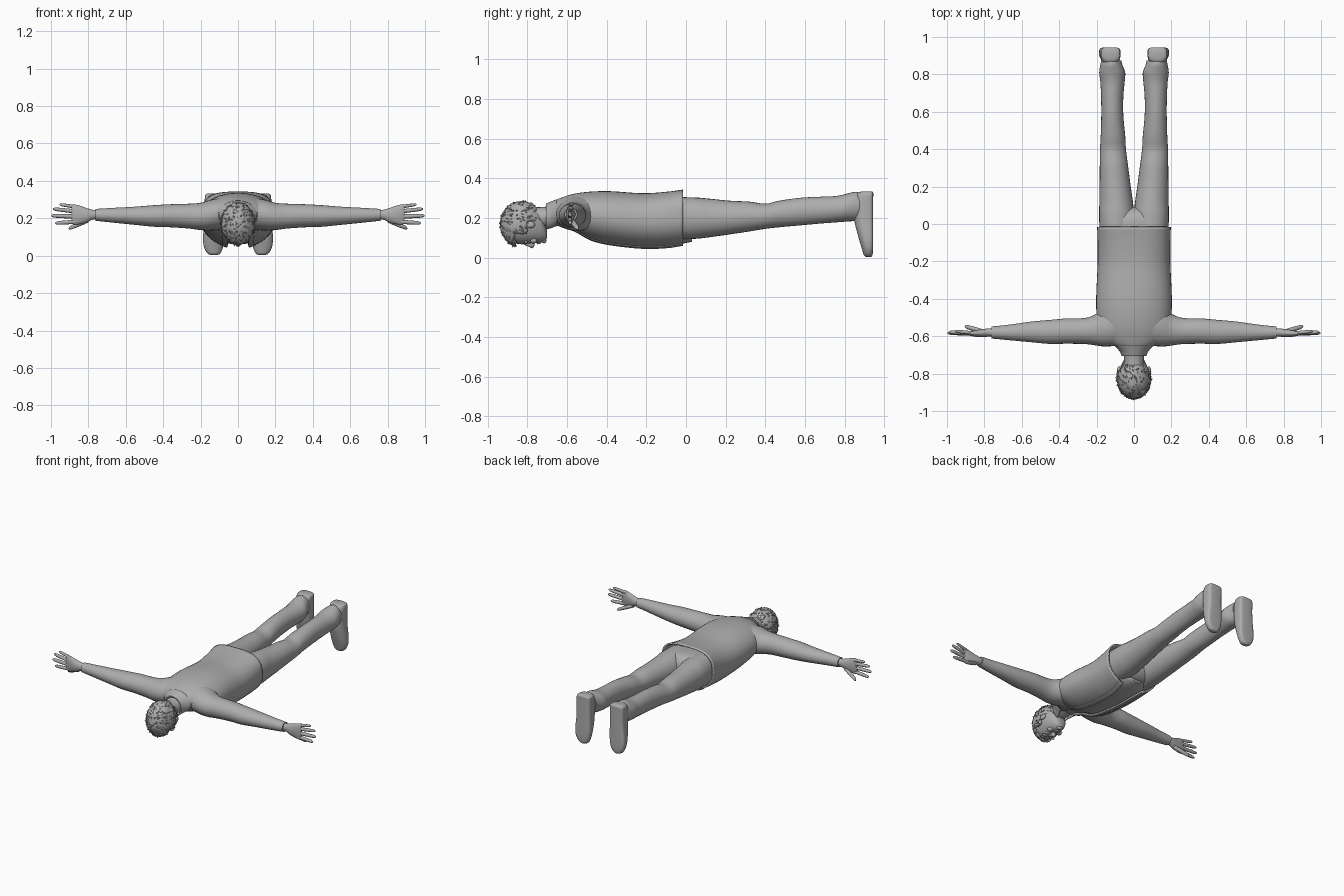
import bpy, bmesh, math, random
from mathutils import Vector, Matrix

random.seed(4)
grey = bpy.data.materials.new("plain grey")
grey.diffuse_color = (0.42, 0.42, 0.42, 1)


def finish(name, bm, mirror=False, thick=0.0, angle=50):
    """Turn a bmesh into a smooth grey object, optionally mirrored in x or thickened."""
    bmesh.ops.recalc_face_normals(bm, faces=bm.faces)
    me = bpy.data.meshes.new(name)
    bm.to_mesh(me)
    bm.free()
    me.materials.append(grey)
    ob = bpy.data.objects.new(name, me)
    bpy.context.collection.objects.link(ob)
    if thick:
        mod = ob.modifiers.new("thickness", 'SOLIDIFY')
        mod.thickness = thick
        mod.offset = 0
    if mirror:
        mod = ob.modifiers.new("mirror", 'MIRROR')
        mod.use_clip = False
        mod.use_mirror_merge = False
    bpy.ops.object.select_all(action='DESELECT')
    ob.select_set(True)
    bpy.context.view_layer.objects.active = ob
    bpy.ops.object.shade_smooth_by_angle(angle=math.radians(angle))
    return ob


def spline(rings, steps):
    """Catmull-Rom interpolation between the ring descriptions."""
    out = []
    for i in range(len(rings) - 1):
        p0, p1 = rings[max(i - 1, 0)], rings[i]
        p2, p3 = rings[i + 1], rings[min(i + 2, len(rings) - 1)]
        for s in range(steps):
            t = s / steps
            out.append([0.5 * (2 * b + (c - a) * t + (2 * a - 5 * b + 4 * c - d) * t * t
                               + (3 * b - a - 3 * c + d) * t ** 3)
                        for a, b, c, d in zip(p0, p1, p2, p3)])
    return out + [list(rings[-1])]


def loft(name, axis, rings, n=28, steps=4, mirror=False, thick=0.0, strip=0.0, grow=0.0):
    """Rings are (position, a min, a max, b min, b max, exponent of +b side, gap in degrees at -b)."""
    bm = bmesh.new()
    rings = [tuple(r) + (2, 0)[len(r) - 5:] for r in rings]
    is_open = any(r[6] > 0 for r in rings)
    loops = []
    for t, a0, a1, b0, b1, e, g in spline(rings, steps):
        start = -90 + g
        sweep = strip if strip else 360 - 2 * g
        loop = []
        for k in range(n):
            ang = math.radians(start + sweep * k / (n - 1 if is_open else n))
            c, s = math.cos(ang), math.sin(ang)
            p = 2 / e if s > 0 else 1
            a = (a0 + a1) / 2 + ((a1 - a0) / 2 + grow) * math.copysign(abs(c) ** p, c)
            b = (b0 + b1) / 2 + ((b1 - b0) / 2 + grow) * math.copysign(abs(s) ** p, s)
            loop.append(bm.verts.new({'x': (t, a, b), 'y': (a, t, b), 'z': (a, b, t)}[axis]))
        loops.append(loop)
    for l0, l1 in zip(loops, loops[1:]):
        for k in range(n - 1 if is_open else n):
            j = (k + 1) % n
            bm.faces.new((l0[k], l0[j], l1[j], l1[k]))
    if not is_open:
        bm.faces.new(loops[0])
        bm.faces.new(loops[-1])
    return finish(name, bm, mirror, thick)


def ball(name, centre, size, mirror=False):
    bm = bmesh.new()
    m = Matrix.Translation(centre) @ Matrix.Diagonal((*size, 1))
    bmesh.ops.create_uvsphere(bm, u_segments=16, v_segments=10, radius=1, matrix=m)
    return finish(name, bm, mirror)


# Jacket: shell open down the front and at the hem
jacket = [(-0.675, -0.055, 0.055, 0.17, 0.27, 2, 22), (-0.655, -0.09, 0.09, 0.17, 0.285, 2, 20),
          (-0.62, -0.14, 0.14, 0.155, 0.30, 2, 18), (-0.56, -0.175, 0.175, 0.135, 0.318, 2, 17),
          (-0.48, -0.195, 0.195, 0.09, 0.328, 2.1, 16), (-0.38, -0.197, 0.197, 0.065, 0.33, 2.2, 16),
          (-0.22, -0.19, 0.19, 0.047, 0.32, 2.3, 17), (-0.10, -0.19, 0.19, 0.048, 0.327, 2.7, 19),
          (-0.015, -0.192, 0.192, 0.056, 0.338, 3.2, 24)]
loft("jacket", 'y', jacket, n=44, thick=0.01)
loft("lapel", 'y', jacket[1:], n=6, mirror=True, thick=0.006, strip=9, grow=0.006)
loft("collar", 'y', [(-0.705, -0.062, 0.062, 0.14, 0.268, 2, 25),
                     (-0.68, -0.072, 0.072, 0.145, 0.278, 2, 28),
                     (-0.65, -0.098, 0.098, 0.155, 0.29, 2, 32)], thick=0.01)

# Shirt beneath the jacket
loft("shirt", 'y', [(-0.67, -0.05, 0.05, 0.165, 0.26), (-0.60, -0.13, 0.13, 0.155, 0.28),
                    (-0.48, -0.17, 0.17, 0.10, 0.30), (-0.38, -0.175, 0.175, 0.078, 0.30),
                    (-0.2, -0.17, 0.17, 0.06, 0.29), (-0.05, -0.165, 0.165, 0.065, 0.29),
                    (0.0, -0.12, 0.12, 0.074, 0.25), (0.03, -0.06, 0.06, 0.08, 0.2)])

# Sleeves with an open looking cuff
loft("sleeve", 'x', [(0.08, -0.65, -0.42, 0.14, 0.312), (0.15, -0.655, -0.445, 0.135, 0.298),
                     (0.20, -0.65, -0.48, 0.137, 0.283), (0.26, -0.642, -0.502, 0.145, 0.278),
                     (0.36, -0.64, -0.505, 0.152, 0.275), (0.45, -0.641, -0.513, 0.155, 0.27),
                     (0.55, -0.632, -0.522, 0.165, 0.262), (0.68, -0.62, -0.54, 0.178, 0.255),
                     (0.763, -0.612, -0.548, 0.187, 0.25)], mirror=True)

# Hands: wrist and palm, then four fingers and a thumb
loft("palm", 'x', [(0.74, -0.603, -0.557, 0.193, 0.244), (0.775, -0.602, -0.558, 0.193, 0.245),
                   (0.81, -0.605, -0.562, 0.178, 0.255), (0.845, -0.603, -0.567, 0.169, 0.267),
                   (0.875, -0.598, -0.572, 0.166, 0.274), (0.89, -0.592, -0.578, 0.172, 0.268)],
     mirror=True)


def finger(name, x0, y0, z0, x1, y1, z1, r):
    rings = []
    for f, k in ((0, 1), (0.3, 1.05), (0.6, 1), (0.85, 0.9), (0.96, 0.6), (1, 0.15)):
        x, y, z = (p + (q - p) * f for p, q in ((x0, x1), (y0, y1), (z0, z1)))
        rings.append((x, y - r * k, y + r * k, z - r * k, z + r * k))
    loft(name, 'x', rings, n=12, steps=2, mirror=True)


finger("little_finger", 0.86, -0.583, 0.260, 0.955, -0.573, 0.274, 0.009)
finger("ring_finger", 0.86, -0.585, 0.236, 0.990, -0.578, 0.250, 0.0105)
finger("middle_finger", 0.86, -0.585, 0.209, 0.998, -0.583, 0.214, 0.011)
finger("index_finger", 0.86, -0.585, 0.182, 0.978, -0.583, 0.174, 0.0105)
finger("thumb", 0.80, -0.578, 0.190, 0.905, -0.547, 0.146, 0.0125)

# Trousers: hips and two legs
loft("hips", 'y', [(-0.12, -0.175, 0.175, 0.085, 0.30, 2.3), (-0.02, -0.182, 0.182, 0.088, 0.305, 2.3),
                   (0.04, -0.17, 0.17, 0.10, 0.298, 2.2), (0.075, -0.12, 0.12, 0.13, 0.27),
                   (0.09, -0.05, 0.05, 0.17, 0.23)])
loft("leg", 'y', [(-0.06, 0.0, 0.183, 0.09, 0.305, 2.2), (0.05, 0.0, 0.187, 0.095, 0.303, 2.2),
                  (0.12, 0.006, 0.185, 0.103, 0.297), (0.22, 0.02, 0.184, 0.117, 0.287),
                  (0.32, 0.033, 0.183, 0.132, 0.282), (0.40, 0.043, 0.182, 0.145, 0.272),
                  (0.47, 0.047, 0.178, 0.153, 0.287), (0.58, 0.057, 0.175, 0.163, 0.302),
                  (0.68, 0.057, 0.176, 0.172, 0.307), (0.76, 0.05, 0.18, 0.178, 0.311),
                  (0.81, 0.047, 0.186, 0.182, 0.322), (0.85, 0.062, 0.18, 0.185, 0.332),
                  (0.875, 0.068, 0.175, 0.195, 0.328)], mirror=True)

# Shoes: toes point down, flat sole faces backwards
loft("shoe", 'z', [(0.003, 0.112, 0.142, 0.908, 0.934, 2), (0.012, 0.095, 0.163, 0.897, 0.94, 2.5),
                   (0.04, 0.082, 0.18, 0.888, 0.943, 4), (0.08, 0.075, 0.187, 0.876, 0.944, 5),
                   (0.13, 0.072, 0.185, 0.862, 0.944, 5), (0.18, 0.073, 0.18, 0.85, 0.944, 5),
                   (0.24, 0.073, 0.178, 0.845, 0.944, 5), (0.30, 0.073, 0.178, 0.85, 0.944, 5),
                   (0.326, 0.076, 0.174, 0.865, 0.944, 5), (0.333, 0.09, 0.16, 0.885, 0.94, 3)],
     mirror=True)

# Neck and head, with the face turned to the ground
loft("neck", 'y', [(-0.78, -0.052, 0.052, 0.15, 0.255), (-0.72, -0.053, 0.053, 0.15, 0.255),
                   (-0.64, -0.065, 0.065, 0.16, 0.27)])
loft("head", 'y', [(-0.701, -0.018, 0.018, 0.098, 0.135), (-0.708, -0.036, 0.036, 0.086, 0.165),
                   (-0.725, -0.053, 0.053, 0.078, 0.22), (-0.75, -0.066, 0.066, 0.074, 0.25),
                   (-0.78, -0.075, 0.075, 0.071, 0.268), (-0.83, -0.079, 0.079, 0.068, 0.275),
                   (-0.88, -0.074, 0.074, 0.077, 0.262), (-0.913, -0.055, 0.055, 0.11, 0.235),
                   (-0.927, -0.02, 0.02, 0.15, 0.2)])
ball("ear", (0.08, -0.785, 0.165), (0.011, 0.024, 0.017), True)
ball("eye", (0.029, -0.807, 0.08), (0.013, 0.009, 0.01), True)
ball("eyebrow", (0.031, -0.828, 0.073), (0.019, 0.006, 0.008), True)
ball("cheek", (0.034, -0.768, 0.085), (0.02, 0.018, 0.014), True)
loft("nose", 'y', [(-0.82, -0.006, 0.006, 0.066, 0.085), (-0.795, -0.009, 0.009, 0.056, 0.085),
                   (-0.775, -0.015, 0.015, 0.047, 0.085), (-0.765, -0.010, 0.010, 0.058, 0.085)], n=14)
ball("upper_lip", (0, -0.748, 0.075), (0.024, 0.005, 0.008))
ball("lower_lip", (0, -0.738, 0.076), (0.019, 0.005, 0.008))
ball("chin", (0, -0.716, 0.084), (0.02, 0.012, 0.012))

# Hair: rough cap with the face and nape left clear, plus short tufts
centre = Vector((0, -0.83, 0.168))
size = Vector((0.087, 0.103, 0.113))
covered = lambda p: (p.y < -0.862 or (p.z > 0.12 and p.y < -0.80) or p.z > 0.185) and p.y < -0.735
bm = bmesh.new()
bmesh.ops.create_icosphere(bm, subdivisions=4, radius=1)
for v in bm.verts:
    v.co = centre + v.co * size * random.uniform(0.975, 1.025)
bare = [f for f in bm.faces if not covered(f.calc_center_median())]
bmesh.ops.delete(bm, geom=bare, context='FACES')
finish("hair", bm, thick=0.008)

bm = bmesh.new()
for i in range(420):
    d = Vector([random.gauss(0, 1) for _ in range(3)]).normalized()
    p = centre + d * size
    if not covered(p):
        continue
    lean = (d + Vector((0, 0.9, -0.3)) + Vector([random.uniform(-0.5, 0.5) for _ in range(3)])).normalized()
    m = Matrix.Translation(p + lean * 0.005) @ lean.to_track_quat('Z', 'Y').to_matrix().to_4x4()
    bmesh.ops.create_cone(bm, cap_ends=True, segments=5, radius1=0.008, radius2=0.0,
                          depth=random.uniform(0.016, 0.026), matrix=m)
finish("hair_tufts", bm)
